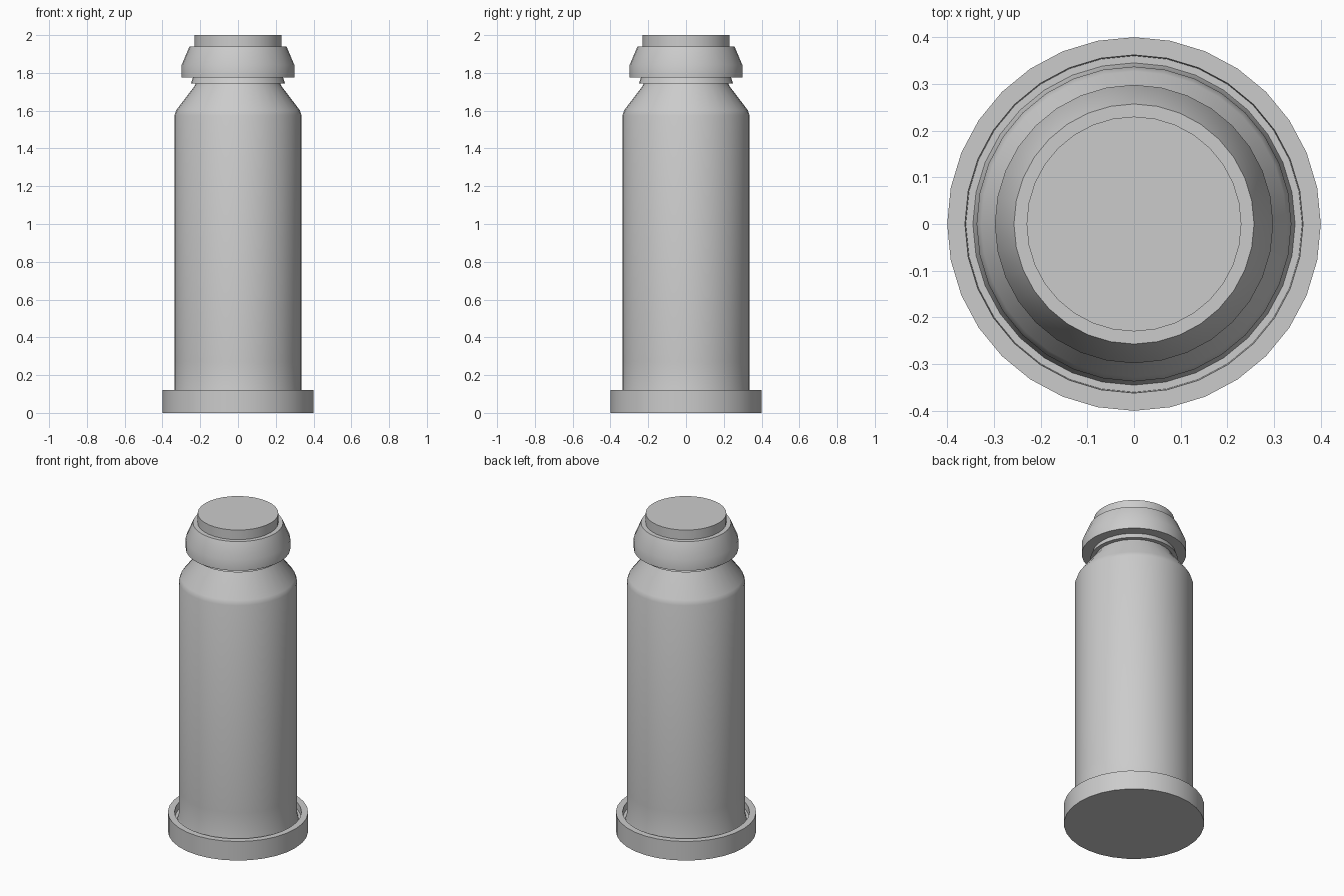
import bpy
import bmesh
import math

if "Cube" in bpy.data.objects:
    bpy.data.objects.remove(bpy.data.objects["Cube"])

SIDES = 32


def lathe(name, profile):
    """Spin an (r, z) profile, listed bottom to top on the outside, around z."""
    bm = bmesh.new()
    rings = []
    for r, z in profile:
        if r == 0:
            rings.append([bm.verts.new((0, 0, z))] * SIDES)
        else:
            rings.append([bm.verts.new((r * math.cos(2 * math.pi * i / SIDES),
                                        r * math.sin(2 * math.pi * i / SIDES), z))
                          for i in range(SIDES)])
    for low, high in zip(rings, rings[1:]):
        for i in range(SIDES):
            j = (i + 1) % SIDES
            corners = dict.fromkeys([low[i], low[j], high[j], high[i]])
            bm.faces.new(list(corners))
    mesh = bpy.data.meshes.new(name)
    bm.to_mesh(mesh)
    bm.free()
    obj = bpy.data.objects.new(name, mesh)
    bpy.context.collection.objects.link(obj)
    bpy.ops.object.select_all(action='DESELECT')
    obj.select_set(True)
    bpy.context.view_layer.objects.active = obj
    bpy.ops.object.shade_smooth_by_angle(angle=math.radians(30))
    return obj


# Base dish with a raised rim and shallow groove
lathe("base", [(0, 0), (0.4, 0), (0.4, 0.12), (0.362, 0.12),
               (0.36, 0.08), (0.345, 0.08)])

# Bottle body, sloping shoulder and short neck
lathe("body", [(0.345, 0.08), (0.337, 0.11), (0.337, 0.27), (0.337, 1.575),
               (0.327, 1.603), (0.23, 1.73), (0.225, 1.743)])

# Thin ring below the cap
lathe("collar", [(0.225, 1.743), (0.25, 1.743), (0.238, 1.776)])

# Cap with a straight skirt and bevelled top
lathe("cap", [(0.238, 1.776), (0.298, 1.776), (0.298, 1.843),
              (0.257, 1.94), (0.23, 1.94)])

# Flat disc on top
lathe("top_disc", [(0.23, 1.94), (0.23, 2.0), (0, 2.0)])
